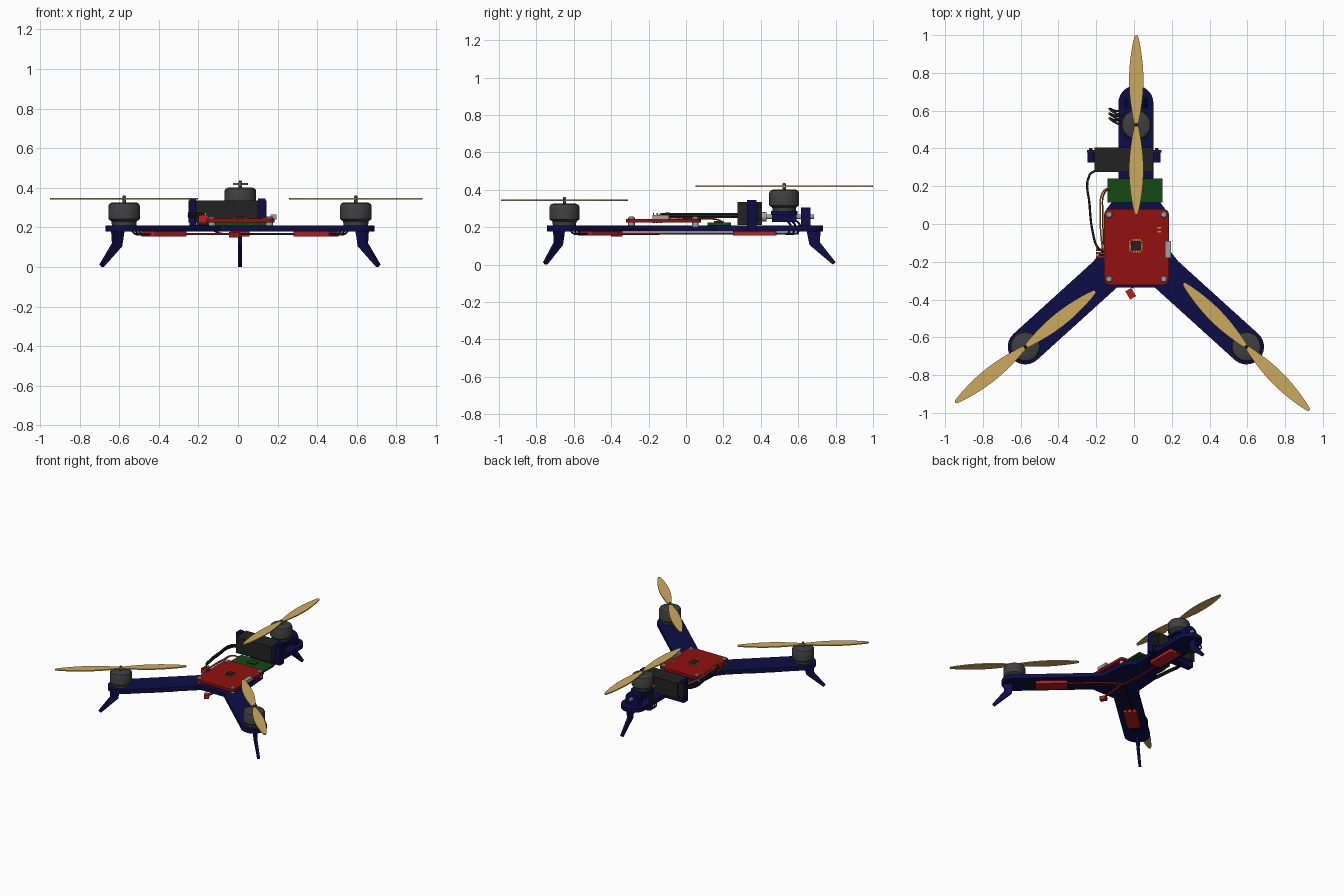
import bpy, bmesh, math
from mathutils import Vector, Matrix

if "Cube" in bpy.data.objects:
    bpy.data.objects.remove(bpy.data.objects["Cube"])

def material(name, r, g, b):
    m = bpy.data.materials.new(name)
    m.diffuse_color = (r, g, b, 1)
    m.use_nodes = True
    m.node_tree.nodes["Principled BSDF"].inputs["Base Color"].default_value = m.diffuse_color
    return m

NAVY = material("navy", 0.004, 0.004, 0.065)
RED = material("board red", 0.29, 0.005, 0.005)
BRIGHT = material("bright red", 0.48, 0.015, 0.012)
TAN = material("tan", 0.60, 0.40, 0.11)
BLACK = material("black", 0.016, 0.016, 0.016)
GREY = material("motor grey", 0.05, 0.05, 0.05)
GREEN = material("green", 0.006, 0.07, 0.007)
SILVER = material("silver", 0.36, 0.36, 0.36)
GOLD = material("gold", 0.50, 0.33, 0.06)

CX, CY = 0.01, -0.12                       # hub centre
AF = math.atan2(-0.53, 0.585)              # right arm direction
ARMS = [("right", AF, 0.79), ("back", math.pi / 2, 0.76), ("left", math.pi - AF, 0.79)]

def finish(name, bm, mat, smooth=False):
    bmesh.ops.recalc_face_normals(bm, faces=bm.faces)
    me = bpy.data.meshes.new(name)
    bm.to_mesh(me)
    bm.free()
    me.materials.append(mat)
    ob = bpy.data.objects.new(name, me)
    bpy.context.collection.objects.link(ob)
    if smooth:
        bpy.ops.object.select_all(action='DESELECT')
        ob.select_set(True)
        bpy.context.view_layer.objects.active = ob
        bpy.ops.object.shade_smooth_by_angle(angle=math.radians(35))
    return ob

def prism(name, pts, z0, z1, mat, mtx=Matrix(), smooth=False):
    bm = bmesh.new()
    face = bm.faces.new([bm.verts.new((x, y, z0)) for x, y in pts])
    ext = bmesh.ops.extrude_face_region(bm, geom=[face])
    bmesh.ops.translate(bm, vec=(0, 0, z1 - z0),
                        verts=[v for v in ext["geom"] if isinstance(v, bmesh.types.BMVert)])
    bm.transform(mtx)
    return finish(name, bm, mat, smooth)

def box(name, x0, x1, y0, y1, z0, z1, mat, mtx=Matrix()):
    return prism(name, [(x0, y0), (x1, y0), (x1, y1), (x0, y1)], z0, z1, mat, mtx)

def rounded(x0, x1, y0, y1, r, n=5):
    pts = []
    for i, (x, y) in enumerate([(x1 - r, y1 - r), (x0 + r, y1 - r), (x0 + r, y0 + r), (x1 - r, y0 + r)]):
        for k in range(n + 1):
            a = (i + k / n) * math.pi / 2
            pts.append((x + r * math.cos(a), y + r * math.sin(a)))
    return pts

def lathe(name, profile, mat, mtx, n=32):
    bm = bmesh.new()
    rings = [[bm.verts.new((r * math.cos(2 * math.pi * k / n), r * math.sin(2 * math.pi * k / n), z))
              for k in range(n)] for r, z in profile]
    for a, b in zip(rings, rings[1:]):
        for k in range(n):
            bm.faces.new((a[k], a[(k + 1) % n], b[(k + 1) % n], b[k]))
    bm.faces.new(rings[0])
    bm.faces.new(rings[-1])
    bm.transform(mtx)
    return finish(name, bm, mat, True)

def wires(name, paths, radius, mat):
    cu = bpy.data.curves.new(name, 'CURVE')
    cu.dimensions = '3D'
    cu.bevel_depth = radius
    cu.bevel_resolution = 1
    cu.resolution_u = 5
    cu.use_fill_caps = True
    for path in paths:
        s = cu.splines.new('BEZIER')
        s.bezier_points.add(len(path) - 1)
        for p, co in zip(s.bezier_points, path):
            p.co = co
            p.handle_left_type = p.handle_right_type = 'AUTO'
    cu.materials.append(mat)
    ob = bpy.data.objects.new(name, cu)
    bpy.context.collection.objects.link(ob)
    bpy.ops.object.select_all(action='DESELECT')
    ob.select_set(True)
    bpy.context.view_layer.objects.active = ob
    bpy.ops.object.convert(target='MESH')

T = Matrix.Translation
def along(angle, x=CX, y=CY, z=0):
    return T((x, y, z)) @ Matrix.Rotation(angle, 4, 'Z')

# Three-armed frame as a single outline
outline = []
hub = {"right": [(0.18, -0.13), (0.165, 0.08)], "back": [(-0.145, 0.08), (-0.16, -0.13)], "left": []}
for name, a, length in ARMS:
    w, r0 = 0.093, (0.28 if name == "back" else 0.22)
    m = along(a)
    pts = [(r0, -w)] + [(length + w * math.cos(t), w * math.sin(t))
                        for t in [math.pi * (k / 14 - 0.5) for k in range(15)]] + [(r0, w)]
    outline += [(m @ Vector((x, y, 0))).xy[:] for x, y in pts] + hub[name]
prism("frame", outline, 0.178, 0.21, NAVY, smooth=True)

# Legs, speed controllers and their wiring on each arm
leg = [(0.005, 0.18), (0.08, 0.18), (0.075, 0.12), (0.16, 0.013), (0.145, 0), (0.02, 0.105)]
for name, a, length in ARMS:
    m = along(a)
    stand = m @ T((length, 0, 0)) @ Matrix.Rotation(math.pi / 2, 4, 'X')
    prism(name + "_leg", leg, -0.009, 0.009, NAVY, stand)
    e0 = 0.37 if name == "back" else 0.40
    prism(name + "_speed_controller", rounded(e0, e0 + 0.235, -0.048, 0.048, 0.012, 3), 0.155, 0.178, BRIGHT, m)
    for label, off, mat in (("red", 0.018, BRIGHT), ("black", -0.018, BLACK)):
        path = [(e0 + 0.01, off, 0.167), (0.25, off * 1.3, 0.166), (0.1, off, 0.166), (0.0, off * 0.5, 0.166)]
        wires(f"{name}_{label}_power_wire", [[m @ Vector(p) for p in path]], 0.006, mat)
    if name != "back":
        wires(name + "_motor_wires", [[m @ Vector(p) for p in
              ((e0 + 0.23, o, 0.166), (0.69, o, 0.166), (0.72, o, 0.19))] for o in (-0.025, 0, 0.025)], 0.005, BLACK)
wires("back_motor_wires", [[(0.0, 0.485, 0.166), (-0.05, y, 0.166), (-0.105, y + 0.01, 0.175),
      (-0.13, y + 0.02, 0.205), (-0.095, y - 0.005, 0.24), (-0.04, y - 0.02, 0.285)]
      for y in (0.54, 0.565, 0.59)], 0.006, BLACK)

# Battery lead hanging below the hub
wires("battery_lead", [[(0.01, -0.12, 0.166), (0.0, -0.24, 0.164), (-0.01, -0.34, 0.164)]], 0.007, BRIGHT)
box("battery_plug", -0.02, 0.03, -0.018, 0.018, 0.15, 0.177, BRIGHT, along(math.radians(-60), -0.02, -0.365))

# Motors and propellers
bell = [(0.062, 0), (0.064, 0.02), (0.08, 0.032), (0.08, 0.098), (0.074, 0.11), (0.06, 0.116)]
half = []
for k in range(25):
    t = k / 24
    w = 0.0 if k == 24 else 0.009 + 0.029 * math.sin(math.pi * t) ** 0.9
    half.append((0.475 * (t if k else 0.0), w))
half[23] = (0.47, 0.009)
upper = [(-x, w) for x, w in half[:0:-1]] + half
blade = upper + [(x, -w) for x, w in upper[::-1] if w > 0]
for name, x, y, z, ang in (("right", 0.595, -0.65, 0.21, -45.3), ("left", -0.575, -0.65, 0.21, 38.5),
                           ("back", 0.012, 0.525, 0.285, 90)):
    m = along(math.radians(ang), x, y, z)
    lathe(name + "_motor", bell, GREY, m)
    lathe(name + "_motor_shaft", [(0.009, 0.11), (0.009, 0.145), (0.005, 0.152)], GREY, m, 12)
    prism(name + "_propeller", blade, 0.13, 0.138, TAN, m)

# Tail tilt mount: motor platform, axle and bearing block
TURN = Matrix.Rotation(math.pi / 2, 4, 'X')
prism("tilt_platform", rounded(-0.055, 0.08, 0.455, 0.595, 0.03), 0.268, 0.286, NAVY, smooth=True)
box("tilt_cradle", -0.03, 0.055, 0.46, 0.59, 0.228, 0.27, NAVY)
lathe("tilt_axle", [(0.012, -0.685), (0.012, -0.40)], SILVER, T((0.012, 0, 0.255)) @ TURN, 16)
lathe("servo_horn", [(0.025, -0.43), (0.025, -0.40)], SILVER, T((0.012, 0, 0.255)) @ TURN, 16)
arch = [(-0.06, 0.2), (0.06, 0.2)] + [(0.055 * math.cos(math.pi * k / 12), 0.25 + 0.055 * math.sin(math.pi * k / 12))
                                      for k in range(13)]
prism("bearing_block", arch, -0.665, -0.615, NAVY, T((0.012, 0, 0)) @ TURN, True)

# Servo with flanges, side brackets and screws
box("servo", -0.21, 0.10, 0.275, 0.405, 0.212, 0.335, BLACK)
box("servo_flange", -0.25, 0.145, 0.379, 0.391, 0.225, 0.335, BLACK)
for side, x0, x1 in (("left", -0.245, -0.211), ("right", 0.101, 0.14)):
    box(side + "_servo_bracket", x0, x1, 0.325, 0.378, 0.18, 0.345, NAVY)
    for z in (0.25, 0.31):
        lathe(side + "_bracket_screw", [(0.009, -0.403), (0.009, -0.37)], GREY,
              T(((x0 + x1) / 2, 0, z)) @ TURN, 10)
box("servo_bracket_base", -0.245, 0.14, 0.325, 0.378, 0.18, 0.212, NAVY)

# Servo cable, a ribbon of three wires stacked upright
wires("servo_cable", [[(-0.2, 0.285, z), (-0.235, 0.26, z), (-0.235, 0.1, z), (-0.215, -0.06, z),
      (-0.195, -0.12, z), (-0.16, -0.15, z - 0.012)] for z in (0.253, 0.262, 0.271)], 0.006, BLACK)

# Receiver board and its wires
box("receiver_board", -0.14, 0.15, 0.115, 0.24, 0.21, 0.225, GREEN)
box("receiver_chip", -0.03, 0.04, 0.15, 0.2, 0.225, 0.232, GREEN)
for label, mat, d in (("tan", TAN, 0), ("red", BRIGHT, 0.012)):
    wires(f"receiver_{label}_wire", [[(-0.13, 0.195 - d, 0.228), (-0.165 + d, 0.17, 0.24), (-0.178 + d, 0.06, 0.245),
          (-0.175 + d, -0.06, 0.25), (-0.165, -0.14, 0.25)]], 0.004, mat)

# Flight controller board on standoffs
prism("controller_board", rounded(-0.158, 0.185, -0.322, 0.08, 0.03), 0.225, 0.245, RED, smooth=True)
for x in (-0.132, 0.158):
    for y in (-0.292, 0.05):
        lathe("board_screw", [(0.018, 0.2), (0.018, 0.25), (0.013, 0.256)], SILVER, T((x, y, 0)), 16)
chip = along(0, 0.01, -0.115)
box("controller_chip", -0.026, 0.026, -0.026, 0.026, 0.245, 0.255, BLACK, chip)
for q in range(4):
    for k in range(6):
        o = -0.022 + k * 0.0088
        box("chip_pin", 0.026, 0.036, o - 0.0025, o + 0.0025, 0.245, 0.249, GOLD,
            chip @ Matrix.Rotation(q * math.pi / 2, 4, 'Z'))
box("usb_socket", 0.163, 0.195, -0.18, -0.09, 0.24, 0.265, SILVER)
for y in (-0.045, -0.025):
    box("board_pad", 0.124, 0.142, y, y + 0.009, 0.245, 0.249, GOLD)

# Row of plugs on the left edge of the board
for k in range(3):
    y = -0.18 + k * 0.019
    box("board_plug", -0.2, -0.15, y, y + 0.013, 0.222, 0.262, BRIGHT)
    box("plug_pin", -0.168, -0.16, y + 0.003, y + 0.01, 0.262, 0.275, GOLD)
